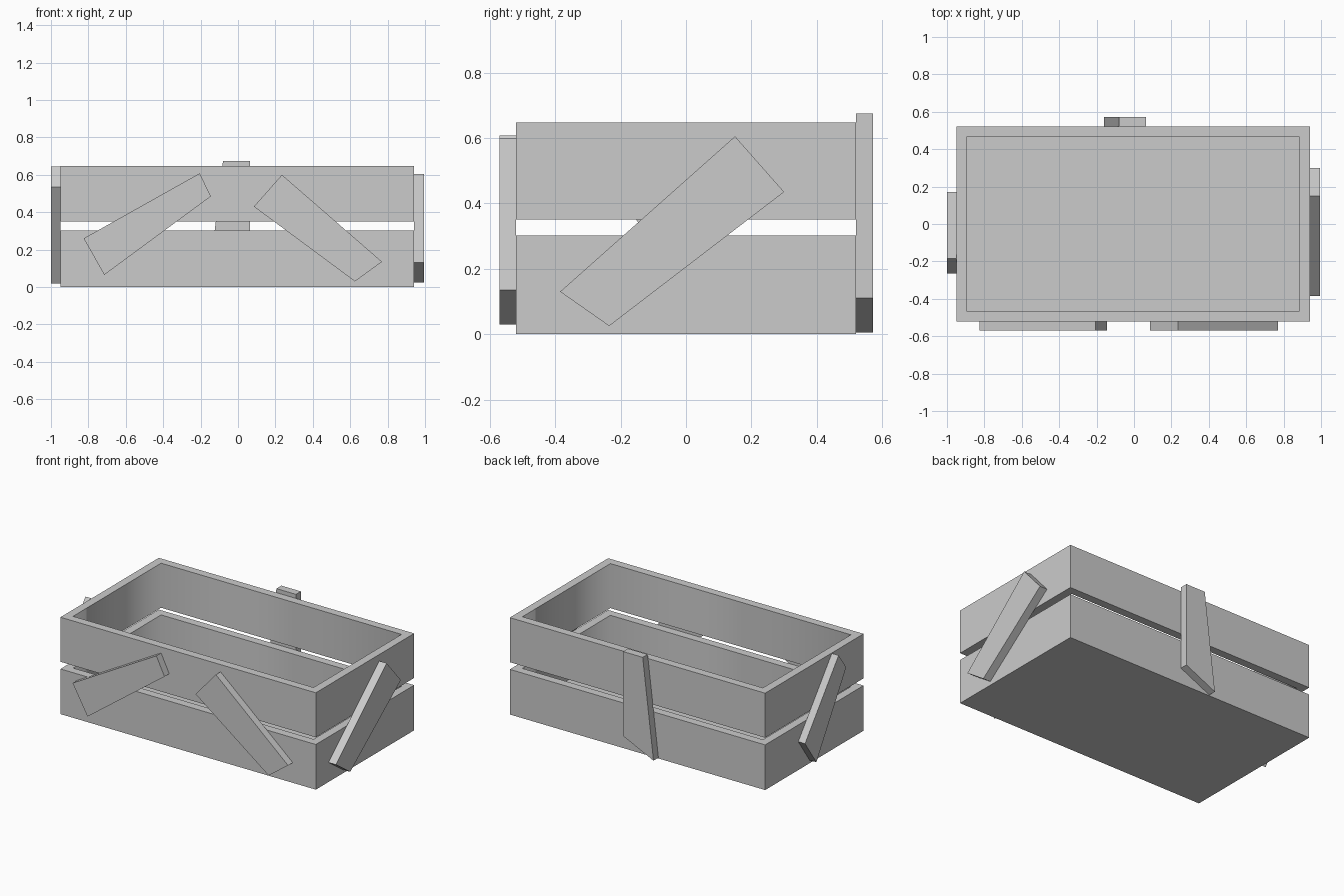
import bpy
import bmesh

if "Cube" in bpy.data.objects:
    bpy.data.objects.remove(bpy.data.objects["Cube"], do_unlink=True)

wood = bpy.data.materials.new("plain grey wood")
wood.use_nodes = True
grey = (0.6, 0.6, 0.6, 1)
wood.diffuse_color = grey
wood.node_tree.nodes["Principled BSDF"].inputs["Base Color"].default_value = grey

X0, X1, Y, WALL = -0.95, 0.94, 0.52, 0.055


def finish(name, bm):
    bmesh.ops.recalc_face_normals(bm, faces=bm.faces)
    mesh = bpy.data.meshes.new(name)
    bm.to_mesh(mesh)
    bm.free()
    mesh.materials.append(wood)
    obj = bpy.data.objects.new(name, mesh)
    bpy.context.collection.objects.link(obj)
    return obj


def rectangle(bm, inset, z):
    a, b, c = X0 + inset, X1 - inset, Y - inset
    return [bm.verts.new((x, y, z)) for x, y in ((a, -c), (b, -c), (b, c), (a, c))]


def walls(name, bottom, top, floor=None):
    """Rectangular band of four boards, closed below when a floor is given."""
    bm = bmesh.new()
    inner_z = bottom if floor is None else floor
    loops = [rectangle(bm, 0, bottom), rectangle(bm, 0, top),
             rectangle(bm, WALL, top), rectangle(bm, WALL, inner_z)]
    pairs = [(0, 1), (1, 2), (2, 3)]
    if floor is None:
        pairs.append((3, 0))
    else:
        bm.faces.new(loops[0])
        bm.faces.new(loops[3])
    for p, q in pairs:
        for i in range(4):
            j = (i + 1) % 4
            face = bm.faces.new((loops[p][i], loops[p][j], loops[q][j], loops[q][i]))
            # The inside walls blend softly around their corners
            face.smooth = (p, q) == (2, 3)
    for loop in loops:
        for i in range(4):
            bm.edges.get((loop[i], loop[(i + 1) % 4])).smooth = False
    return finish(name, bm)


def plank(name, corners, place, near, far):
    """Flat board from its four corners, extruded between two depths."""
    bm = bmesh.new()
    a, b = ([bm.verts.new(place(u, z, d)) for u, z in corners] for d in (near, far))
    bm.faces.new(a)
    bm.faces.new(b)
    for i in range(4):
        j = (i + 1) % 4
        bm.faces.new((a[i], a[j], b[j], b[i]))
    return finish(name, bm)


def along_x(u, z, d):
    return (u, d, z)


def along_y(u, z, d):
    return (d, u, z)


# Crate body
walls("lower_tray", 0, 0.302, floor=0.04)
walls("upper_band", 0.35, 0.648)

# Crooked boards nailed to the outside
plank("front_board_right", [(-0.825, 0.26), (-0.715, 0.065), (-0.145, 0.485), (-0.205, 0.608)],
      along_x, -Y, -0.57)
plank("front_board_left", [(0.085, 0.43), (0.235, 0.6), (0.77, 0.135), (0.625, 0.03)],
      along_x, -Y, -0.57)
plank("back_board", [(-0.08, 0.675), (0.065, 0.675), (0.065, 0.11), (-0.16, 0.005)],
      along_x, Y, 0.572)
plank("left_board", [(-0.385, 0.13), (-0.235, 0.025), (0.3, 0.435), (0.15, 0.605)],
      along_y, X1, 0.995)
plank("right_board", [(-0.185, 0.645), (0.17, 0.19), (0.05, 0.02), (-0.265, 0.535)],
      along_y, X0, -1.0)
